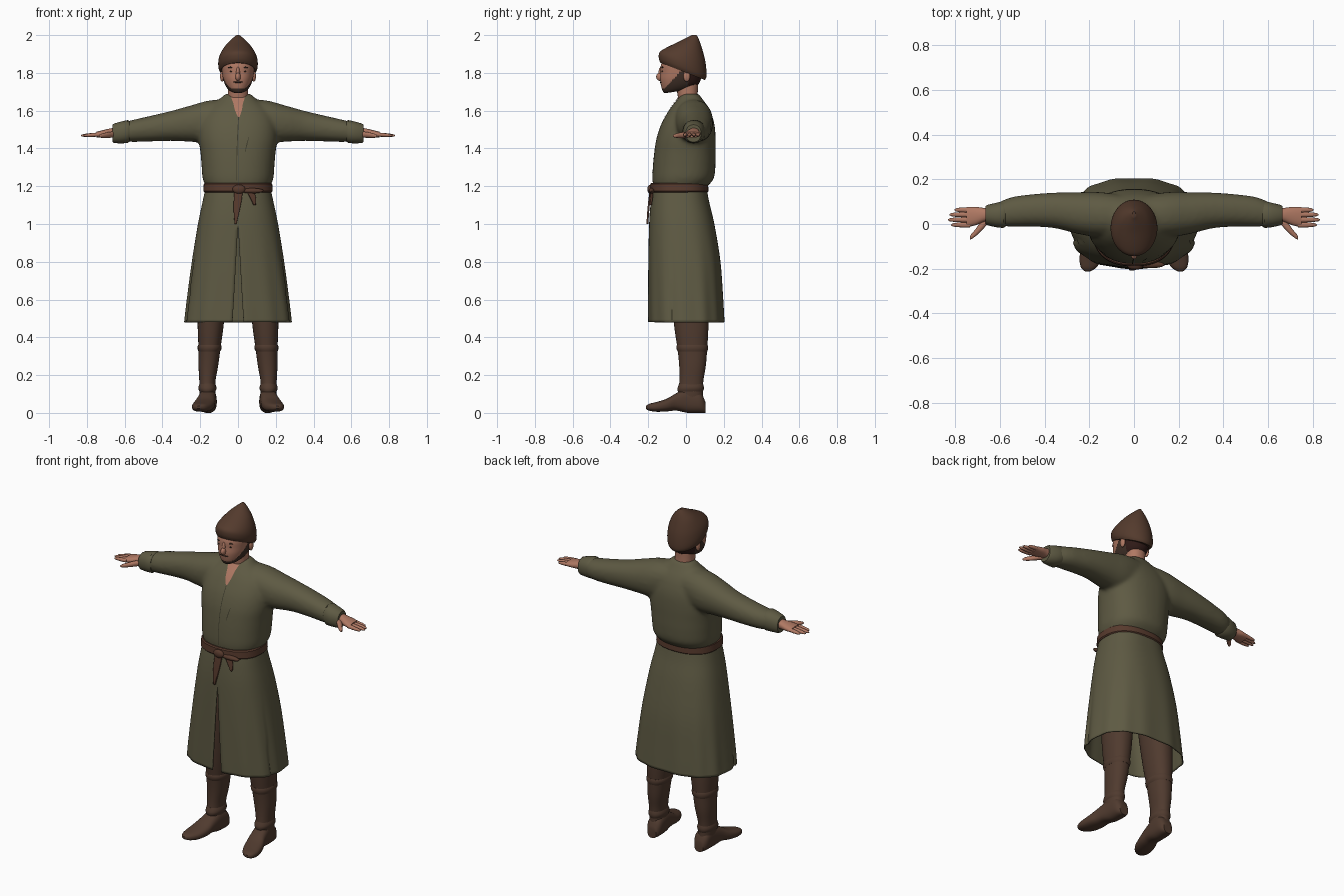
import bpy, bmesh, math
from mathutils import Vector

if "Cube" in bpy.data.objects:
    bpy.data.objects.remove(bpy.data.objects["Cube"])


def material(name, rgb):
    m = bpy.data.materials.new(name)
    m.diffuse_color = (*rgb, 1)
    m.use_nodes = True
    m.node_tree.nodes["Principled BSDF"].inputs["Base Color"].default_value = m.diffuse_color
    return m


OLIVE = material("olive_cloth", (0.112, 0.102, 0.056))
DARK = material("dark_olive_seam", (0.045, 0.042, 0.024))
SKIN = material("skin", (0.43, 0.19, 0.125))
HAT = material("brown_felt", (0.088, 0.043, 0.026))
BELT = material("belt_leather", (0.095, 0.042, 0.026))
BOOT = material("boot_leather", (0.08, 0.043, 0.028))
HAIR = material("dark_hair", (0.030, 0.011, 0.009))
BEARD = material("beard_brown", (0.052, 0.030, 0.021))


def ellipse(n, p=2.0, gap=None):
    """Unit superellipse; with a gap it stays open at the front."""
    g = gap or 0.0
    out = []
    for i in range(n):
        u = i / n if gap is None else i / (n - 1)
        t = -math.pi / 2 + g + u * (2 * math.pi - 2 * g)
        c, s = math.cos(t), math.sin(t)
        out.append((math.copysign(abs(c) ** (2 / p), c), math.copysign(abs(s) ** (2 / p), s)))
    return out


def ring_z(z, hx, y0, y1, slope=0, cx=0, n=40, p=2.2):
    cy, hy = (y0 + y1) / 2, (y1 - y0) / 2
    return [(cx + hx * a, cy + hy * b, z + slope * hy * b) for a, b in ellipse(n, p)]


def ring_x(x, y0, y1, z0, z1, n=20):
    return [(x, (y0 + y1) / 2 + (y1 - y0) / 2 * a, (z0 + z1) / 2 + (z1 - z0) / 2 * b)
            for a, b in ellipse(n, 2.2)]


def ring_y(y, cx, hx, z0, z1, n=28):
    return [(cx + hx * a, y, (z0 + z1) / 2 + (z1 - z0) / 2 * b) for a, b in ellipse(n, 2.5)]


def refine(rows, k=4):
    """Smooth curve through the rows of section sizes."""
    out = []
    for i in range(len(rows) - 1):
        a, b = rows[i], rows[i + 1]
        p, q = rows[max(i - 1, 0)], rows[min(i + 2, len(rows) - 1)]
        for j in range(k):
            t = j / k
            out.append([0.5 * (2 * B + (C - A) * t + (2 * A - 5 * B + 4 * C - D) * t * t
                               + (3 * B - A - 3 * C + D) * t ** 3)
                        for A, B, C, D in zip(p, a, b, q)])
    return out + [list(rows[-1])]


def finish(name, bm, mats):
    me = bpy.data.meshes.new(name)
    bm.to_mesh(me)
    bm.free()
    ob = bpy.data.objects.new(name, me)
    bpy.context.collection.objects.link(ob)
    for m in mats:
        me.materials.append(m)
    return ob


def loft(name, groups, *mats, closed=True):
    bm = bmesh.new()
    for rings in groups:
        vs = [[bm.verts.new(p) for p in r] for r in rings]
        n = len(vs[0])
        for a, b in zip(vs, vs[1:]):
            for i in range(n if closed else n - 1):
                j = (i + 1) % n
                bm.faces.new((a[i], a[j], b[j], b[i]))
        if closed:
            bm.faces.new(vs[0][::-1])
            bm.faces.new(vs[-1])
    if closed:
        bmesh.ops.recalc_face_normals(bm, faces=bm.faces)
    else:
        bmesh.ops.remove_doubles(bm, verts=bm.verts, dist=1e-5)
    return finish(name, bm, mats)


def mirror(ob):
    ob.modifiers.new("mirror", 'MIRROR').use_mirror_merge = False
    return ob


def ball(name, loc, scale, mat):
    bm = bmesh.new()
    bmesh.ops.create_uvsphere(bm, u_segments=20, v_segments=12, radius=1)
    for v in bm.verts:
        v.co = Vector([l + c * s for l, c, s in zip(loc, v.co, scale)])
    return finish(name, bm, [mat])


def plate(name, rows, target, mat, offset=0.004, thick=0.0):
    """Strip of cloth or skin laid on the front of a target; rows are (z, left, right)."""
    rows = refine(rows, 8)
    bm = bmesh.new()
    vs = [[bm.verts.new((l + (r - l) * i / 6, -0.4, z)) for i in range(7)] for z, l, r in rows]
    for a, b in zip(vs, vs[1:]):
        for i in range(6):
            bm.faces.new((a[i], a[i + 1], b[i + 1], b[i]))
    ob = finish(name, bm, [mat])
    w = ob.modifiers.new("lay", 'SHRINKWRAP')
    w.target, w.wrap_method, w.wrap_mode = target, 'PROJECT', 'ABOVE_SURFACE'
    w.use_project_y, w.offset = True, offset
    if thick:
        s = ob.modifiers.new("thickness", 'SOLIDIFY')
        s.thickness, s.offset = thick, 0
    return ob


# Tunic top: body and both sleeves fused into one soft surface
body = [(1.195, .168, -.172, .108), (1.24, .187, -.178, .147), (1.31, .193, -.175, .156),
        (1.38, .199, -.168, .157), (1.45, .208, -.157, .157), (1.52, .205, -.135, .152),
        (1.58, .185, -.104, .136), (1.62, .15, -.078, .117), (1.655, .105, -.05, .092),
        (1.69, .066, -.024, .066)]
sleeve = [(.05, -.05, .13, 1.46, 1.66), (.15, -.06, .143, 1.43, 1.655), (.25, -.045, .143, 1.435, 1.628),
          (.35, -.02, .141, 1.44, 1.60), (.45, -.012, .134, 1.437, 1.576), (.55, -.012, .12, 1.434, 1.553),
          (.62, -.008, .09, 1.437, 1.536)]
arm = [ring_x(*r) for r in refine(sleeve)]
other_arm = [[(-x, y, z) for x, y, z in r] for r in arm]
tunic = loft("tunic_top", [[ring_z(*r, p=2.3) for r in refine(body)], arm, other_arm], OLIVE)
rm = tunic.modifiers.new("fuse", 'REMESH')
rm.mode, rm.voxel_size, rm.use_smooth_shade = 'VOXEL', 0.011, True
sm = tunic.modifiers.new("soften", 'SMOOTH')
sm.factor, sm.iterations = 0.5, 6

# Turned-back cuffs
cuff = [(.575, -.012, .1, 1.436, 1.545), (.585, -.018, .103, 1.428, 1.55), (.62, -.014, .094, 1.427, 1.542),
        (.655, -.006, .086, 1.428, 1.532), (.664, -.001, .08, 1.434, 1.526)]
mirror(loft("sleeve_cuffs", [[ring_x(*r, n=32) for r in cuff]], OLIVE))

# Skirt with front opening, overlapping front panel and soft folds
skirt_rows = [(.48, .286, -.195, .207, .06), (.6, .272, -.196, .2, .045), (.8, .245, -.197, .184, .022),
              (1.0, .212, -.195, .15, 0), (1.12, .187, -.186, .122, 0), (1.2, .17, -.174, .108, 0)]
skirt_rings = []
for z, hx, y0, y1, gap in refine(skirt_rows, 5):
    fade = min(1, max(0, (0.98 - z) / 0.45))
    ring = []
    for i, (a, b) in enumerate(ellipse(121, 2.45, max(0, gap))):
        y = (y0 + y1) / 2 + (y1 - y0) / 2 * b
        f = 1 + fade * ((0.03 if y < -0.08 else 0) + 0.01 * math.cos(i / 120 * 26 * math.pi) - 0.01)
        ring.append((hx * a * f, y * f, z))
    skirt_rings.append(ring)
skirt = loft("tunic_skirt", [skirt_rings], OLIVE, closed=False)
s = skirt.modifiers.new("cloth_thickness", 'SOLIDIFY')
s.thickness, s.offset = 0.006, -1

# Belt, knot and hanging ends
belt = [(1.168, .178, -.184, .113), (1.174, .184, -.19, .119), (1.212, .181, -.188, .117), (1.218, .174, -.182, .111)]
loft("belt", [[ring_z(*r, n=64, p=2.35) for r in belt]], BELT)
ball("belt_knot", (.005, -.19, 1.184), (.034, .015, .024), BELT)
ball("belt_wrap", (.075, -.182, 1.176), (.062, .016, .014), BELT)
plate("belt_long_end", [(1.0, -.018, -.008), (1.06, -.022, .006), (1.12, -.022, .018), (1.18, -.018, .026)],
      skirt, BELT, .009, .01)
plate("belt_short_end", [(1.1, .08, .09), (1.14, .062, .09), (1.18, .04, .078)], skirt, BELT, .009, .01)

# Open collar and front seam
plate("collar_opening", [(1.565, .0, .008), (1.60, -.016, .02), (1.635, -.024, .026), (1.668, -.036, .036)],
      tunic, SKIN)
plate("front_seam", [(1.23, -.009, -.006), (1.4, -.007, -.003), (1.57, .001, .005)], tunic, DARK, .002)
plate("chest_slash", [(1.38, .036, .038), (1.42, .044, .049), (1.46, .056, .058)], tunic, DARK, .002)

# Neck
neck = [(1.58, .06, -.04, .075), (1.63, .057, -.036, .068), (1.68, .054, -.044, .062), (1.75, .055, -.055, .065)]
loft("neck", [[ring_z(*r) for r in refine(neck)]], SKIN)

# Head, with beard and hair by position
head_rows = [(1.70, .028, -.112, -.01, .15), (1.712, .05, -.122, .045, .13), (1.735, .067, -.131, .068, .08),
             (1.765, .078, -.137, .078, 0), (1.80, .084, -.135, .084, 0), (1.84, .087, -.133, .088, 0),
             (1.88, .082, -.115, .085, 0), (1.91, .06, -.08, .075, 0)]
head = loft("head", [[ring_z(*r, n=80) for r in refine(head_rows, 6)]], SKIN, BEARD, HAIR)
for f in head.data.polygons:
    x, y, z = f.center
    if y > 0.012:
        f.material_index = 2
    elif z < 1.716 + 1.05 * max(0, y + 0.115):
        f.material_index = 1
ball("nose", (0, -.137, 1.779), (.014, .021, .022), SKIN)
ball("nose_bridge", (0, -.132, 1.802), (.01, .013, .03), SKIN)
mirror(ball("ears", (.084, .004, 1.783), (.011, .018, .03), SKIN))
mirror(ball("eyes", (.032, -.125, 1.808), (.013, .004, .004), BEARD))
mirror(ball("eyebrows", (.034, -.124, 1.829), (.02, .006, .004), BEARD))
ball("moustache", (0, -.133, 1.751), (.028, .006, .004), BEARD)

# Peaked hat, tilted down at the back
hat = [(1.808, .094, -.136, .1, -.39), (1.828, .103, -.144, .108, -.39), (1.862, .104, -.14, .108, -.38),
       (1.90, .093, -.108, .101, -.3), (1.944, .066, -.045, .086, -.27), (1.977, .035, -.002, .071, -.18),
       (2.0, .008, .03, .056, 0)]
loft("hat", [[ring_z(*r, n=48, p=2) for r in refine(hat)]], HAT)

# Hands: palm, four fingers and thumb
palm = [(.63, .015, .072, 1.455, 1.512), (.67, .01, .072, 1.457, 1.507), (.71, -.006, .077, 1.457, 1.498),
        (.75, -.014, .076, 1.458, 1.488)]
parts = [[ring_x(*r) for r in refine(palm)]]
for y, tip in ((.063, .803), (.042, .826), (.019, .832), (-.004, .818)):
    rows = []
    for u, w in ((0, 1), (.35, 1), (.7, .85), (.92, .6), (1, .2)):
        x, r, zc = .735 + (tip - .735) * u, .0115 * w, 1.474 - .006 * u
        rows.append((x, y - r, y + r, zc - r * .9, zc + r * .9))
    parts.append([ring_x(*r, n=12) for r in rows])
thumb = [(.655, .0, .035, 1.458, 1.49), (.685, -.034, .012, 1.456, 1.487), (.71, -.056, -.024, 1.456, 1.481),
         (.728, -.068, -.045, 1.457, 1.476), (.735, -.07, -.06, 1.462, 1.47)]
parts.append([ring_x(*r, n=14) for r in refine(thumb, 2)])
mirror(loft("hands", parts, SKIN))

# Tall boots and legs, feet turned slightly out
leg = [(.04, .042, -.05, .094, 0, .158), (.1, .042, -.042, .089, 0, .162), (.17, .043, -.035, .092, 0, .162),
       (.25, .052, -.036, .105, 0, .157), (.34, .058, -.045, .112, 0, .151), (.44, .067, -.06, .118, 0, .146),
       (.58, .075, -.075, .12, 0, .138), (.76, .08, -.085, .118, 0, .122), (.95, .08, -.09, .1, 0, .1)]
mirror(loft("legs", [[ring_z(*r) for r in refine(leg)]], BOOT))
boot_top = [(.325, .057, -.044, .112, 0, .152), (.335, .062, -.049, .116, 0, .151), (.352, .064, -.051, .117, 0, .15),
            (.36, .06, -.048, .114, 0, .15)]
mirror(loft("boot_tops", [[ring_z(*r) for r in boot_top]], BOOT))
ankle = [(.11, .04, -.042, .088, 0, .162), (.125, .047, -.046, .094, 0, .162), (.14, .047, -.042, .094, 0, .162),
         (.155, .041, -.036, .09, 0, .162)]
mirror(loft("ankle_folds", [[ring_z(*r) for r in refine(ankle, 2)]], BOOT))
foot = [(.102, .156, .028, .0, .06), (.075, .157, .044, 0, .11), (.01, .16, .046, 0, .13),
        (-.05, .168, .049, .012, .105), (-.1, .18, .055, .008, .076), (-.155, .193, .051, .006, .058),
        (-.195, .203, .034, .012, .048), (-.213, .208, .01, .022, .036)]
mirror(loft("feet", [[ring_y(*r) for r in refine(foot)]], BOOT))

# Smooth shading, keeping hard edges
bpy.ops.object.select_all(action='SELECT')
bpy.context.view_layer.objects.active = tunic
bpy.ops.object.shade_smooth_by_angle(angle=math.radians(40))
